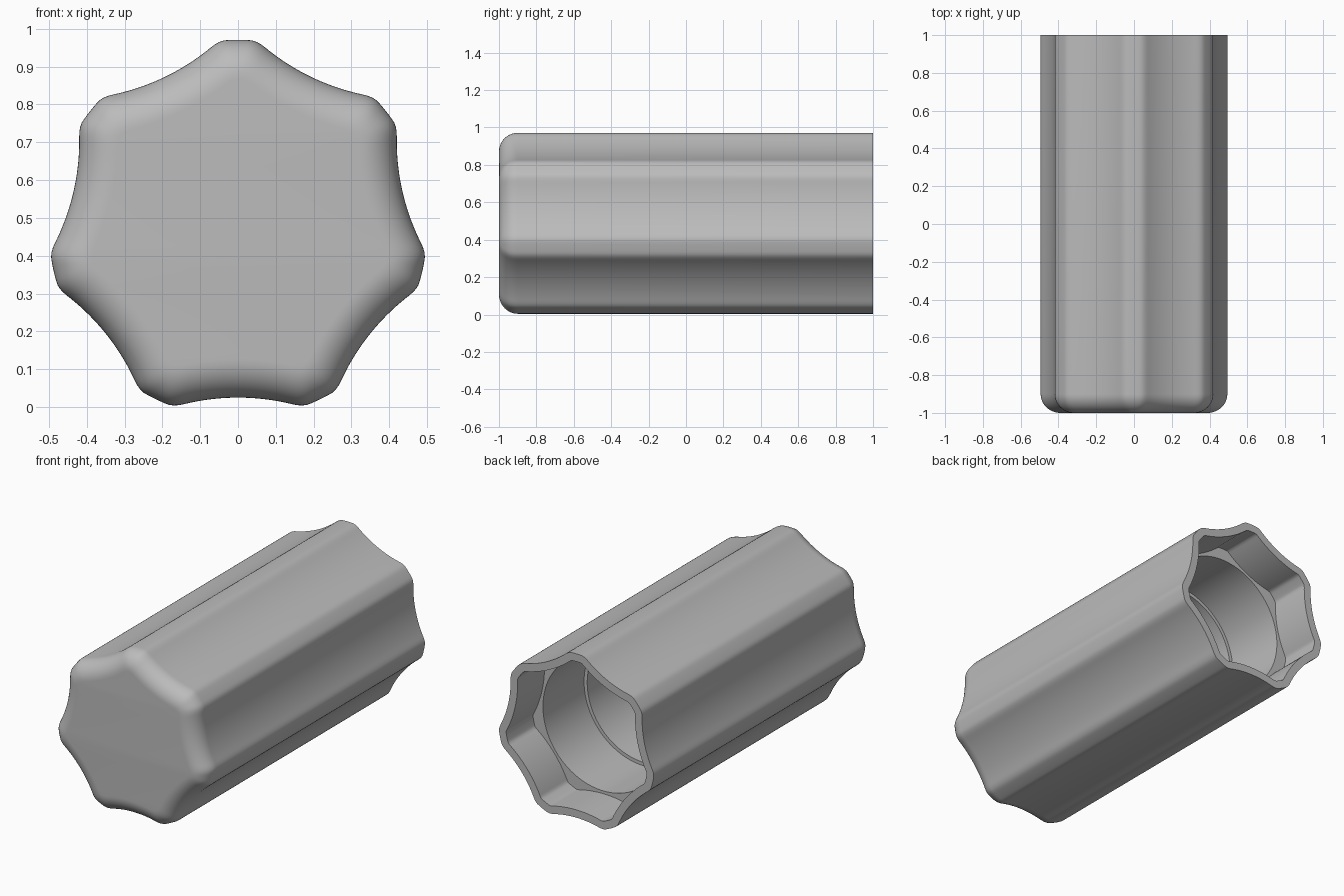
import bpy, bmesh
from math import sin, cos, pi, sqrt, radians

old = bpy.data.objects.get("Cube")
if old:
    bpy.data.objects.remove(old, do_unlink=True)

LOBES, PER_LOBE = 7, 36
TIP, CENTRE_Z = 0.50, 0.471
FLUTE, FLUTE_AT = 0.60, 1.046      # flute circle radius and its distance from the axis
FILLET, STEPS = 0.10, 12

grey = bpy.data.materials.new("matte grey")
grey.use_nodes = True
colour = (0.5, 0.5, 0.5, 1)
grey.diffuse_color = colour
grey.node_tree.nodes["Principled BSDF"].inputs["Base Color"].default_value = colour


def fluted(angle, inset, soft):
    """Radius of the fluted outline, moved inwards by inset, with softened corners."""
    pitch = 2 * pi / LOBES
    a = (angle % pitch) - pitch / 2
    flute = FLUTE + inset
    r = FLUTE_AT * cos(a) - sqrt(flute ** 2 - (FLUTE_AT * sin(a)) ** 2)
    tip = TIP - inset
    h = max(soft - abs(r - tip), 0) / soft
    return min(r, tip) - h * h * soft / 4


def ring(bm, y, radius):
    """One closed loop of vertices around the axis."""
    loop = []
    for i in range(LOBES * PER_LOBE):
        a = 2 * pi * i / (LOBES * PER_LOBE)
        r = radius(a)
        loop.append(bm.verts.new((r * sin(a), y, CENTRE_Z + r * cos(a))))
    return loop


bm = bmesh.new()
rings = []

# rounded front edge, running into the straight grip
for s in range(STEPS + 1):
    t = pi / 2 * s / STEPS
    inset = FILLET * (1 - sin(t))
    rings.append(ring(bm, -1 + FILLET * (1 - cos(t)),
                      lambda a, d=inset: fluted(a, d, 0.015)))

# open back rim and fluted recess
rings.append(ring(bm, 1.0, lambda a: fluted(a, 0, 0.015)))
for y in (1.0, 0.755):
    rings.append(ring(bm, y, lambda a: fluted(a, 0.045, 0.004)))

# stepped round bore
for y, r in ((0.755, 0.385), (0.38, 0.385), (0.38, 0.365), (-0.9, 0.365)):
    rings.append(ring(bm, y, lambda a, r=r: r))

# skin between the loops, then close the front face and the bore floor
for p, q in zip(rings, rings[1:]):
    for i in range(len(p)):
        j = (i + 1) % len(p)
        bm.faces.new((p[i], p[j], q[j], q[i]))
bm.faces.new(rings[0])
bm.faces.new(rings[-1])
bmesh.ops.recalc_face_normals(bm, faces=bm.faces)

mesh = bpy.data.meshes.new("fluted_knob")
bm.to_mesh(mesh)
bm.free()
mesh.materials.append(grey)
knob = bpy.data.objects.new("fluted_knob", mesh)
bpy.context.collection.objects.link(knob)

for o in bpy.context.selected_objects:
    o.select_set(False)
knob.select_set(True)
bpy.context.view_layer.objects.active = knob
bpy.ops.object.shade_smooth_by_angle(angle=radians(30))
